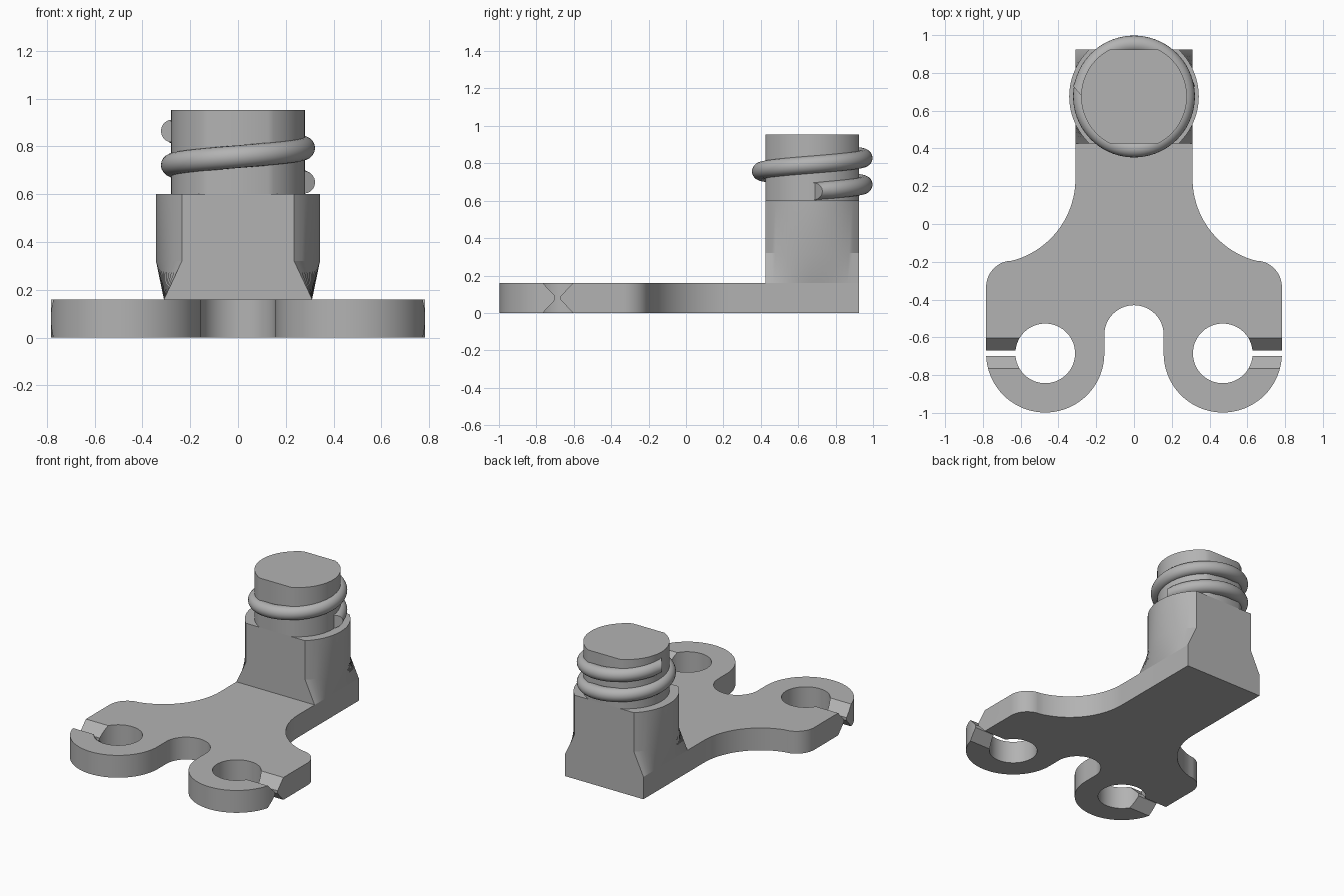
import bpy, bmesh
from math import sin, cos, pi, radians, asin
from mathutils import Vector

cube = bpy.data.objects.get("Cube")
if cube:
    bpy.data.objects.remove(cube, do_unlink=True)

GREY = (0.45, 0.45, 0.45, 1)
mat = bpy.data.materials.new("plain grey")
mat.use_nodes = True
mat.diffuse_color = GREY
mat.node_tree.nodes["Principled BSDF"].inputs["Base Color"].default_value = GREY

THICK = 0.16              # plate thickness
POST_Y, HALF = 0.675, 0.25  # post centre and half depth
LOBE_X, LOBE_Y = 0.47, -0.685


def arc(cx, cy, r, a0, a1, n=24):
    angles = [radians(a0 + (a1 - a0) * i / n) for i in range(n + 1)]
    return [(cx + r * cos(a), cy + r * sin(a)) for a in angles]


def loft(name, rings, closed=False):
    """Skin a list of equal rings of points, capping or joining the ends."""
    bm = bmesh.new()
    rows = [[bm.verts.new(p) for p in ring] for ring in rings]
    for low, high in zip(rows, rows[1:]):
        for i in range(len(low)):
            j = (i + 1) % len(low)
            bm.faces.new((low[i], low[j], high[j], high[i]))
    bm.faces.new(rows[0][::-1])
    bm.faces.new(rows[-1])
    bmesh.ops.recalc_face_normals(bm, faces=bm.faces)
    mesh = bpy.data.meshes.new(name)
    bm.to_mesh(mesh)
    bm.free()
    mesh.materials.append(mat)
    obj = bpy.data.objects.new(name, mesh)
    bpy.context.collection.objects.link(obj)
    return obj


def prism(name, outline, z0, z1):
    return loft(name, [[(x, y, z) for x, y in outline] for z in (z0, z1)])


def activate(obj):
    bpy.ops.object.select_all(action='DESELECT')
    obj.select_set(True)
    bpy.context.view_layer.objects.active = obj


def smooth(obj, angle=30):
    activate(obj)
    bpy.ops.object.shade_smooth_by_angle(angle=radians(angle))


def cut(obj, cutter):
    mod = obj.modifiers.new("cut", 'BOOLEAN')
    mod.operation, mod.solver, mod.object = 'DIFFERENCE', 'EXACT', cutter
    cutter.hide_render = True
    activate(obj)
    bpy.ops.object.modifier_apply(modifier=mod.name)
    bpy.data.objects.remove(cutter, do_unlink=True)


# Base plate: half outline from the notch round a lobe to the stem, mirrored
half = (arc(0, -0.587, 0.157, 90, 0)
        + arc(LOBE_X, LOBE_Y, 0.313, 180, 360, 40)
        + arc(0.643, -0.334, 0.14, 0, 78.5)
        + arc(0.759, 0.24, 0.449, 258.5, 180)
        + [(0.31, POST_Y + HALF)])
half = [p for i, p in enumerate(half)
        if i == 0 or (Vector(p) - Vector(half[i - 1])).length > 0.004]
plate = prism("base_plate", half + [(-x, y) for x, y in half[:0:-1]], 0, THICK)

# Round holes and hourglass slots in both lobes
profile = [(0.1, -0.02), (0.015, 0.07), (0.015, 0.09), (0.1, 0.18)]
profile += [(-y, z) for y, z in profile[::-1]]
for side in (-1, 1):
    cut(plate, prism("hole_cutter", arc(side * LOBE_X, LOBE_Y, 0.158, 0, 354, 59),
                     -0.1, 0.3))
    cut(plate, loft("slot_cutter", [[(side * x, LOBE_Y + y, z) for y, z in profile]
                                    for x in (LOBE_X, 0.9)]))
smooth(plate)


# Post: rectangle blending into a cylinder with flat front and back
def flattened(r, n=24):
    a = asin(HALF / r) * 180 / pi
    return arc(0, POST_Y, r, -a, a, n) + arc(0, POST_Y, r, 180 - a, 180 + a, n)


N = 24
right_side = [(0.31, POST_Y - HALF + 2 * HALF * i / N) for i in range(N + 1)]
foot = right_side + [(-x, y) for x, y in right_side[::-1]]
body = flattened(0.343, N)
post = loft("post", [[(x, y, z) for x, y in ring]
                     for ring, z in ((foot, THICK), (body, 0.32), (body, 0.6))])
smooth(post, 20)

# Neck on top of the post
neck = prism("neck", flattened(0.28), 0.6, 0.953)
smooth(neck)

# Thread: one and a half turns of round bead with slanted ends
R, BEAD, STEPS, SIDES = 0.275, 0.0475, 108, 20
rings = []
for i in range(STEPS + 1):
    a = 3 * pi * i / STEPS
    out, along = Vector((cos(a), sin(a), 0)), Vector((-sin(a), cos(a), 0))
    centre = Vector((0, POST_Y, 0.65 + 0.143 * a / (2 * pi))) + out * R
    slant = (i == 0) - (i == STEPS)
    ring = []
    for k in range(SIDES):
        t = 2 * pi * k / SIDES
        dr = BEAD * cos(t)
        ring.append(centre + out * dr + Vector((0, 0, BEAD * sin(t)))
                    + along * slant * max(0, dr) * 1.15)
    rings.append(ring)
# drop the steps that the slanted ends would overlap
thread = loft("thread", rings[:1] + rings[3:-3] + rings[-1:])
smooth(thread, 40)
